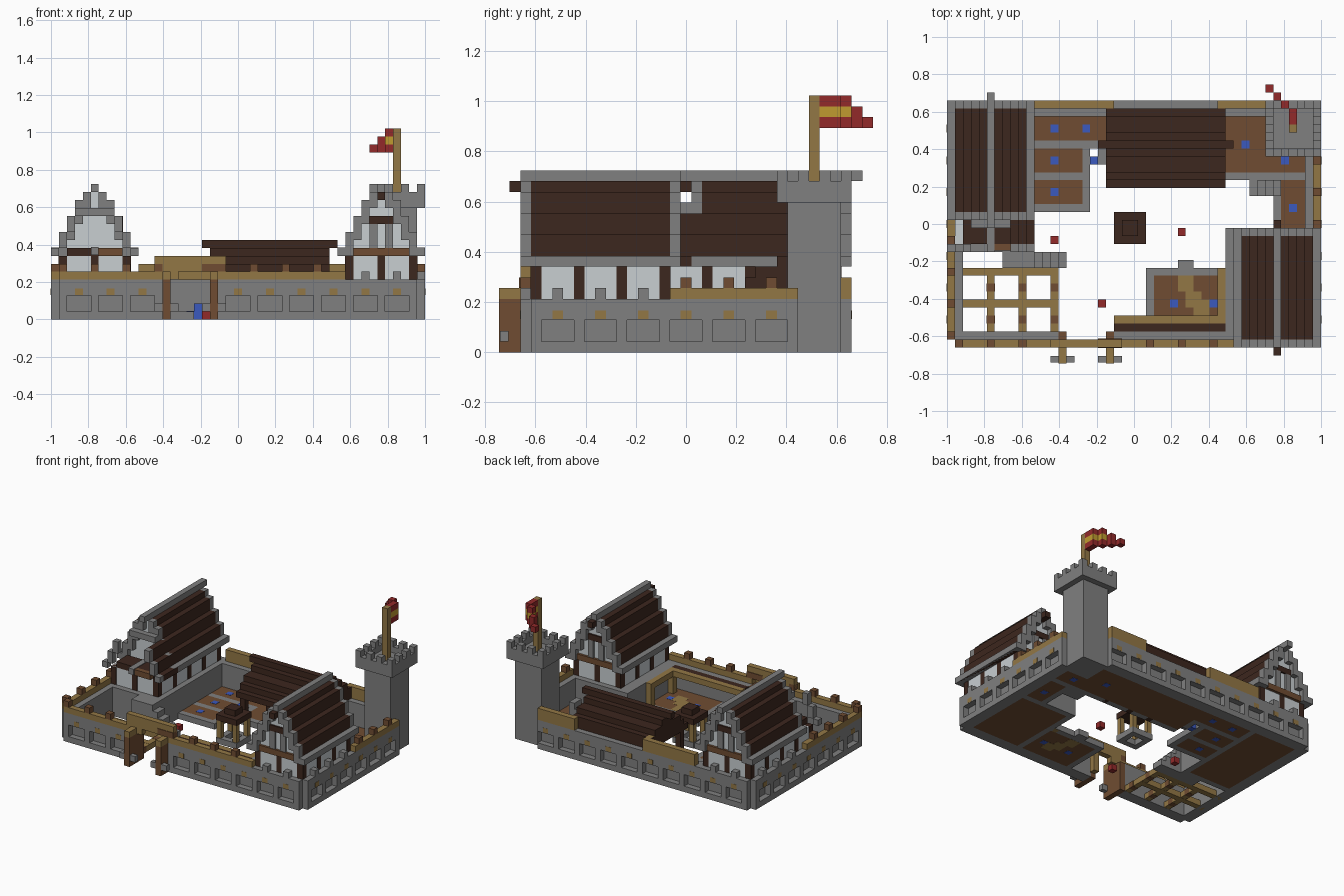
import bpy, bmesh

if "Cube" in bpy.data.objects:
    bpy.data.objects.remove(bpy.data.objects["Cube"])
UNIT = 2 / 47
ORIGIN = (23.5, 17.5, 0)


def material(name, *rgb):
    mat = bpy.data.materials.new(name)
    mat.use_nodes = True
    mat.diffuse_color = (*rgb, 1)
    mat.node_tree.nodes["Principled BSDF"].inputs["Base Color"].default_value = (*rgb, 1)
    return mat


stone = material("grey stone", .215, .215, .215)
dark = material("dark timber", .046, .02, .013)
earth = material("brown boards", .16, .073, .032)
wood = material("golden wood", .29, .185, .06)
plaster = material("pale plaster", .58, .62, .64)
red = material("red cloth", .29, .023, .023)
blue = material("blue cloth", .043, .1, .52)
yellow = material("yellow cloth", .53, .33, .03)
parts = {}


def block(name, mat, x0, x1, y0, y1, z0, z1):
    """Add one box, in grid units, to the named part."""
    bm = parts.setdefault((name, mat), bmesh.new())
    low, high = (x0, y0, z0), (x1, y1, z1)
    for v in bmesh.ops.create_cube(bm, size=1)["verts"]:
        for k in range(3):
            v.co[k] = ((low[k] if v.co[k] < 0 else high[k]) - ORIGIN[k]) * UNIT


def run(axis, a0, a1, d0, d1):
    """Order a span along a wall and its depth as x and y ranges."""
    return (a0, a1, d0, d1) if axis == "x" else (d0, d1, a0, a1)


# Outer walls with recessed panels and wooden pegs
def panel_wall(name, axis, outer, inner, lo, hi, starts):
    def add(a0, a1, z0, z1):
        block(name, stone, *run(axis, a0, a1, outer, outer + 1), z0, z1)
    add(lo, hi, 0, 1)
    add(lo, hi, 3, 5)
    edge = lo
    for s in starts:
        add(edge, s, 1, 3)
        edge = s + 3
        out = outer - .03 if outer < inner else outer + .03
        block(name + "_pegs", wood, *run(axis, s + 1, s + 2, out, out + 1), 3.1, 3.9)
    add(edge, hi, 1, 3)
    block(name, stone, *run(axis, lo, hi, inner, inner + 1), 0, 5)


panel_wall("front_wall_right", "x", 2, 3, 1, 14, range(2, 13, 4))
panel_wall("front_wall_left", "x", 2, 3, 21, 46, range(22, 45, 4))
panel_wall("back_wall", "x", 32, 31, 1, 41, range(2, 40, 4))
panel_wall("right_wall", "y", 0, 1, 3, 32, range(4, 31, 4))
panel_wall("left_wall", "y", 46, 45, 3, 28, range(4, 27, 4))


# Wooden rails with brown merlons, stone merlons beside the houses
def rail(axis, depth, lo, hi, first):
    block("wall_rail", wood, *run(axis, lo, hi, depth, depth + 1), 5, 6)
    for a in range(first, hi, 4):
        block("rail_merlons", earth, *run(axis, a, a + 1, depth, depth + 1), 6, 7)


rail("x", 2, 1, 14, 1)
rail("x", 2, 21, 37, 21)
rail("y", 0, 3, 18, 3)
rail("y", 46, 16, 28, 17)
for a, b in ((11, 21), (34, 41)):
    block("back_rail", wood, a, b, 32, 33, 5, 7)
for axis, depth, places in (("y", 46, (5, 9, 13)), ("x", 2, (39, 43)),
                            ("x", 32, (3, 7)), ("y", 0, (21, 25, 29))):
    for a in places:
        block("stone_merlons", stone, *run(axis, a, a + 1, depth, depth + 1), 5, 6)

# Gatehouse: posts, iron brackets and lintel
for x in (14, 20):
    block("gate_posts", earth, x, x + 1, 0, 4, 0, 5)
    block("gate_post_caps", wood, x, x + 1, 0, 2, 5, 6)
    block("gate_brackets", stone, x - 1, x + 2, .1, .9, 1, 2)
block("gate_lintel", wood, 13, 22, 2, 3, 6, 8)
block("gate_lintel", wood, 13, 16, 2, 3, 5, 6)
block("gate_beam", earth, 19, 22, 1.9, 3.1, 6, 7)

# Houses: stepped roofs with stone verges, plaster gables, posts
STEPS = ((8, 9, 5), (9, 11, 4), (11, 13, 3), (13, 15, 2), (15, 16, 1))


def house(name, c, y0, y1, wall_front, beam_ends):
    for z0, z1, h in STEPS:
        block(name + "_roof", dark, c - h, c + 1 + h, y0 + 1, y1 - 1, z0, z1)
        block(name + "_gable", plaster, c - h + 1, c + h, y0 + .9, y1 - .9, z0, z1)
        for x in (c - h, c + h):
            for y in (y0, y1 - 1):
                block(name + "_verge", stone, x, x + 1, y, y + 1, z0 - (z0 > 8), z1)
    for x in (c - 5, c + 5):
        block(name + "_eaves", stone, x - .02, x + 1.02, y0, y1, 8, 9.02)
    block(name + "_ridge", stone, c, c + 1, y0, y1, 16, 17)
    for y in beam_ends:
        block(name + "_gable_beam", dark, c - 1, c + 2, y, y + .5, 12, 13)
        block(name + "_tie_beam", earth, c - 3, c + 4, y - .1, y + .6, 8, 9)
        for x in (c - 1, c + 1):
            block(name + "_gable_studs", stone, x, x + 1, y, y + .5, 9, 12)
    # Lower storey
    block(name + "_walls", plaster, c - 4, c + 5, wall_front, y1 - 1, 5, 8)
    for y in range(wall_front, y1, 4):
        for x in (c - 4.05, c + 4.05):
            block(name + "_posts", dark, x, x + 1, y, min(y + 1, y1 - .95), 5, 8)
    for x in (c - 4, c, c + 4):
        for y in (wall_front - .05, y1 - 1.95):
            block(name + "_posts", dark, x, x + 1, y, y + 1, 5, 8)


house("left_house", 41, 2, 17, 3, (2.6, 15.9))
house("right_house", 5, 18, 33, 15, (31.9,))
block("left_house_ridge_pole", dark, 41, 42, 1, 18, 15, 16)
block("right_house_ridge_pole", stone, 5, 6, 17, 34, 16, 17)

# Porch in front of the right house
for z0, z1, h in STEPS[:3]:
    block("porch_roof", dark, 5 + h, 6.02 + h, 15, 19, z0, z1)
    for x in (5 - h, 5 + h):
        block("porch_verge", stone, x, x + 1, 14, 15, z0, z1)
block("porch_ceiling", dark, 2, 9, 15, 18, 8, 9)
block("porch_hood", stone, 3, 8, 17, 18, 13, 14)
block("porch_lintel", earth, 6, 9, 14.2, 15, 8, 9)
block("porch_beam", stone, 5, 6, 14, 18, 8.1, 9.1)

# Stone ground storeys
block("right_house_base", stone, 10, 11, 14, 31, 0, 5)
block("right_house_base", stone, 2, 11, 14, 15, 0, 5)
block("right_house_deck", stone, 2, 10, 15, 31, 4, 5)
block("left_house_base", stone, 35, 36, 4, 17, 0, 5)
block("left_house_base", stone, 35, 45, 16, 17, 0, 5)
block("left_house_deck", stone, 36, 45, 4, 16, 4, 5)

# Corner tower with battlements
block("tower_shaft", stone, 41, 46, 27, 32, 0, 14)
block("tower_crown", stone, 40, 47, 26, 33, 14, 15)
for end in (0, 6):
    block("tower_parapet", stone, 40 + end, 41 + end, 26, 33, 15, 16)
    block("tower_parapet", stone, 41, 46, 26 + end, 27 + end, 15, 16)
    for k in range(0, 7, 2):
        block("tower_merlons", stone, 40 + k, 41 + k, 26 + end, 27 + end, 16, 17)
        if 0 < k < 6:
            block("tower_merlons", stone, 40 + end, 41 + end, 26 + k, 27 + k, 16, 17)

# Flag blown diagonally off its pole
block("flag_pole", wood, 43, 44, 29, 30, 15, 24)
for k, x in enumerate((43, 43, 42, 41, 40)):
    y = 30 + k
    block("flag_red", red, x, x + 1, y, y + 1, 21, 22)
    if k < 4:
        block("flag_band", yellow if k < 3 else red, x, x + 1, y, y + 1, 22, 23)
    if k < 3:
        block("flag_red", red, x, x + 1, y, y + 1, 23, 24)

# Great hall on the back wall
for z, y0, y1 in ((5, 22, 32), (6, 23, 32), (7, 24, 31), (8, 26, 29)):
    block("hall_roof", dark, 20, 35, y0, y1, z, z + 1)
block("hall_ridge", dark, 19, 36, 27, 28, 9, 10)
block("hall_step", stone, 20, 35, 23, 24, 0, 1)
for x in (20, 25, 29, 34):
    block("hall_posts", dark, x, x + 1, 23, 24, 0, 5)
for x in (20, 34):
    block("hall_end_beams", wood, x, x + 1, 31, 32, 5, 7)

# Ground floors edged with stone
for x0, x1, y0, y1 in ((2, 10, 15, 31), (36, 45, 4, 16), (11, 20, 28, 31), (11, 17, 20, 23),
                       (11, 17, 24, 27), (20, 41, 24, 31), (41, 45, 24, 27), (42, 45, 17, 23),
                       (26, 35, 4, 11)):
    block("floor_boards", earth, x0, x1, y0, y1, 0, 1)
for x0, x1, y0, y1 in ((11, 18, 19, 20), (11, 17, 23, 24), (11, 20, 27, 28), (17, 18, 20, 27),
                       (19, 20, 25, 27), (35, 45, 23, 24), (41, 42, 17, 23), (25, 35, 11, 12),
                       (25, 26, 4, 11), (29, 31, 12, 13)):
    block("floor_edging", stone, x0, x1, y0, y1, 0, 1)
for x, y in ((29, 9), (30, 7), (31, 6)):
    block("trodden_path", wood, x, x + 2, y, y + 2, -.02, 1.02)

# Gallery along the front wall
block("gallery_boards", dark, 21, 35, 4, 5, 4, 5)
block("gallery_beam", wood, 21, 35, 5, 6, 4, 5)
block("gallery_beam", wood, 34, 35, 6, 12, 4, 5)
for x, y in ((21, 5), (34, 5), (34, 11)):
    block("gallery_posts", wood, x, x + 1, y, y + 1, 0, 4)

# Garden frame on the ground in the front corner
for y in (7, 11):
    block("garden_frame", wood, 1, 14, y, y + 1, 0, 1)
for x in (5, 9, 13):
    block("garden_frame_bars", wood, x, x + 1, 4, 11, .02, .98)
    for y in (5, 9):
        block("garden_frame_joints", earth, x - .02, x + 1.02, y, y + 1, 0, 1.02)

# Stairs climbing to the decks
for k in range(4):
    block("right_stairs", stone, 14 - k, 15 - k, 12, 14, 0, k + 1)
    block("left_stairs", stone, 38 + k, 39 + k, 21, 23, 0, k + 1)
block("right_landing", stone, 7, 11, 12, 14, 0, 5)

# Well with a pyramid roof
for a in (0, 3):
    block("well_ring", stone, 21 + a, 22 + a, 15, 19, 0, 1)
    block("well_ring", stone, 22, 24, 15 + a, 16 + a, 0, 1)
    for y in (15, 18):
        block("well_posts", wood, 21.1 + a, 21.9 + a, y + .1, y + .9, 1, 4)
block("well_roof", dark, 21, 25, 15, 19, 4, 5)
block("well_roof", dark, 22, 24, 16, 18, 5, 6)

# Blue floor hatches, one barrel, and crates around the yard
for x, y in ((13, 29), (17, 29), (13, 25), (13, 21), (37, 27), (42, 25), (43, 19), (28, 7), (33, 7)):
    block("floor_hatches", blue, x, x + 1, y, y + 1, -.02, 1.04)
block("barrel", blue, 18, 19, 25, 26, 0, 2)
for x, y in ((13, 15), (19, 7), (29, 16)):
    block("red_crates", red, x, x + 1, y, y + 1, 0, 1)

# Turn every collected part into an object
for (name, mat), bm in parts.items():
    mesh = bpy.data.meshes.new(name)
    bm.to_mesh(mesh)
    bm.free()
    mesh.materials.append(mat)
    bpy.context.collection.objects.link(bpy.data.objects.new(name, mesh))
